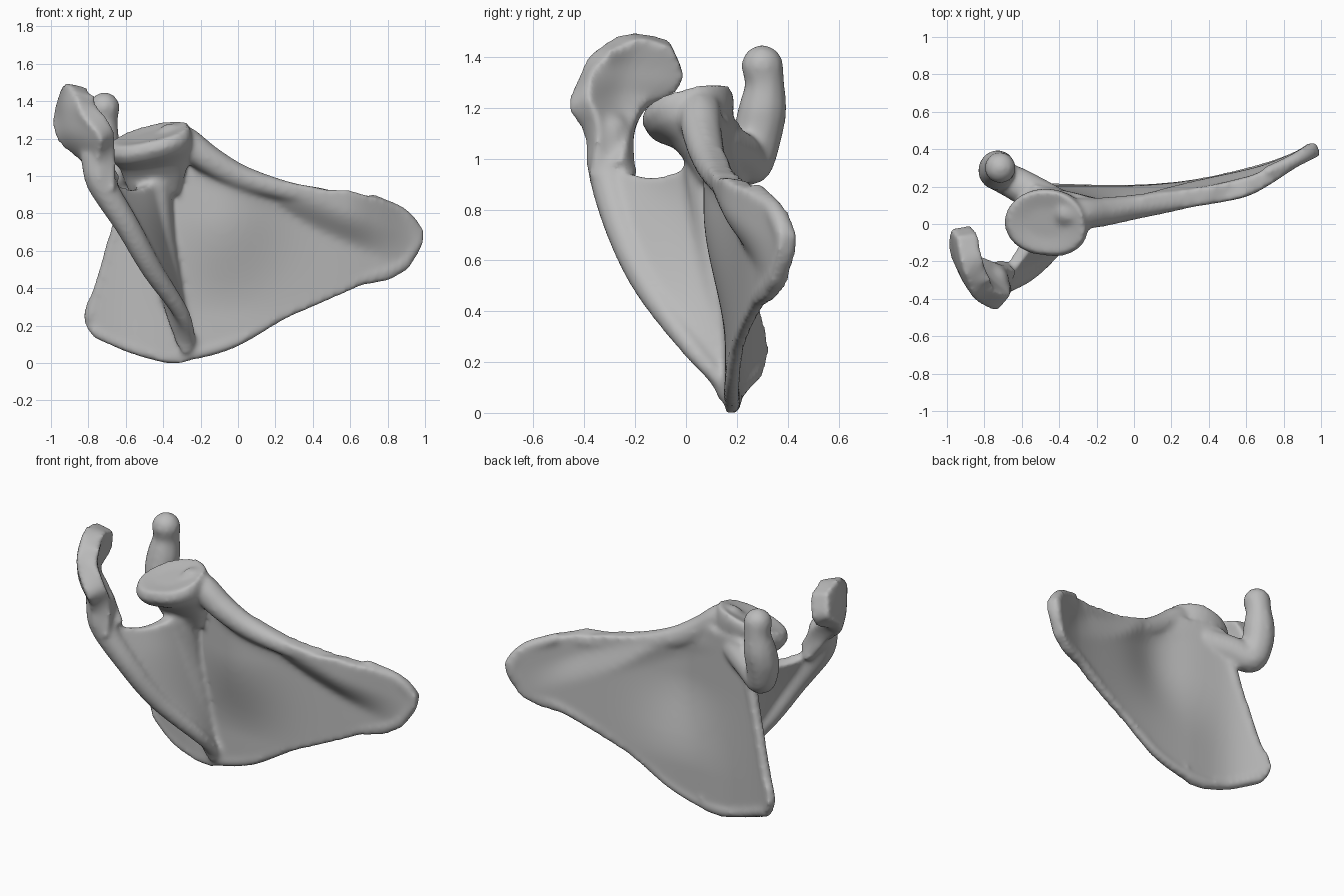
import bpy, bmesh, math
from mathutils import Vector

cube = bpy.data.objects.get("Cube")
if cube:
    bpy.data.objects.remove(cube, do_unlink=True)

bm = bmesh.new()


def lookup(keys, t):
    """Linear value from (t, value) pairs."""
    if t <= keys[0][0]:
        return keys[0][1]
    for a, b in zip(keys, keys[1:]):
        if t <= b[0]:
            return a[1] + (b[1] - a[1]) * (t - a[0]) / (b[0] - a[0])
    return keys[-1][1]


def ramp(t):
    t = max(0, min(1, t))
    return t * t * (3 - 2 * t)


def spline(pts, t):
    """Catmull-Rom point for t in 0..1."""
    n = len(pts) - 1
    i = max(0, min(int(t * n), n - 1))
    f = t * n - i
    p1, p2 = Vector(pts[i]), Vector(pts[i + 1])
    p0 = Vector(pts[i - 1]) if i > 0 else 2 * p1 - p2
    p3 = Vector(pts[i + 2]) if i + 2 <= n else 2 * p2 - p1
    return 0.5 * (2 * p1 + (p2 - p0) * f + (2 * p0 - 5 * p1 + 4 * p2 - p3) * f ** 2
                  + (3 * p1 - p0 - 3 * p2 + p3) * f ** 3)


def sheet(grid, thick):
    """Closed plate around a grid of points; thick(point, v) gives the thickness."""
    m, n = len(grid), len(grid[0])
    sides = ([], [])
    for i in range(m):
        for j in range(n):
            p = grid[i][j]
            du = grid[min(i + 1, m - 1)][j] - grid[max(i - 1, 0)][j]
            dv = grid[i][min(j + 1, n - 1)] - grid[i][max(j - 1, 0)]
            off = du.cross(dv).normalized() * thick(p, j / (n - 1)) / 2
            sides[0].append(bm.verts.new(p + off))
            sides[1].append(bm.verts.new(p - off))
    for s in sides:
        for i in range(m - 1):
            for j in range(n - 1):
                k = i * n + j
                bm.faces.new((s[k], s[k + 1], s[k + n + 1], s[k + n]))
    rim = ([j for j in range(n)] + [i * n + n - 1 for i in range(1, m)]
           + [(m - 1) * n + j for j in range(n - 2, -1, -1)]
           + [i * n for i in range(m - 2, 0, -1)])
    for a, b in zip(rim, rim[1:] + rim[:1]):
        bm.faces.new((sides[0][a], sides[0][b], sides[1][b], sides[1][a]))


def net(rows, steps=30):
    """Smooth grid through a small control net."""
    return [[spline([spline(c, i / steps) for c in zip(*rows)], j / steps)
             for j in range(steps + 1)] for i in range(steps + 1)]


def rod(pts, steps=30):
    """Rounded rod through (x, y, z, radius) points."""
    for i in range(steps + 1):
        p = spline(pts, i / steps)
        r = bmesh.ops.create_icosphere(bm, subdivisions=2, radius=p[3])
        bmesh.ops.translate(bm, verts=r["verts"], vec=p.to_3d())


# Blade: outline as (z, x limit), depth as evenly spaced (x, y)
LEFT = [(0, -.4), (.05, -.57), (.13, -.76), (.2, -.81), (.25, -.82), (.32, -.805), (.42, -.745),
        (.5, -.725), (.6, -.71), (.7, -.675), (.85, -.63), (1, -.6), (1.2, -.52)]
RIGHT = [(0, -.3), (.05, -.13), (.1, .01), (.22, .21), (.31, .42), (.42, .67), (.44, .8),
         (.5, .9), (.62, .97), (.7, .99), (.8, .91), (.88, .75), (.92, .58), (.935, .43),
         (.97, .25), (1.02, .1), (1.06, .0), (1.15, -.15)]
DEPTH = [(-.9, .345), (-.575, .2), (-.25, .18), (.075, .185), (.4, .225), (.725, .3), (1.05, .43)]


def fold(x, z):
    """0 on the flat of the blade, 1 on the thick upper border."""
    return (ramp((z - (.95 - .42 * (x + .2))) / .2) * ramp((x + .5) / .3)
            * ramp((.95 - x) / .4))


def blade_point(u, z):
    a, b = lookup(LEFT, z), lookup(RIGHT, z)
    x = a + (b - a) * u
    bulge = .085 * ramp((z - .25) / .55) * math.exp(-((x + .08) / .27) ** 2)
    y = spline(DEPTH, (x + .9) / 1.95)[1] - max(bulge, .07 * fold(x, z))
    return Vector((x, y, z))


blade = [[blade_point(j / 80, 1.15 * i / 80) for j in range(81)] for i in range(81)]
sheet(blade, lambda p, v: .05 + .05 * fold(p.x, p.z) * ramp((1.1 - p.z) / .15)
      + .03 * max(0, p.x - .7) / .3)
# Rounded rims of the blade
rod([(-.785, .28, .25, .035), (-.715, .25, .48, .035), (-.65, .22, .7, .035),
     (-.6, .2, .88, .04), (-.55, .16, 1.02, .05)], 40)
rod([(-.76, .275, .17, .035), (-.56, .2, .08, .035), (-.35, .185, .04, .035),
     (-.05, .18, .1, .035), (.3, .21, .29, .03), (.66, .285, .45, .035),
     (.86, .345, .52, .04), (.945, .39, .67, .045), (.88, .35, .79, .04),
     (.72, .28, .87, .035)], 90)
# Thick upper border running out from the socket
rod([(-.36, .06, 1.21, .075), (-.28, .055, 1.18, .085), (-.16, .065, 1.09, .08),
     (0, .09, 1.0, .07), (.2, .12, .935, .058), (.42, .165, .885, .048),
     (.62, .22, .865, .04)], 60)

# Ridge standing on the blade, from root to free edge
sheet(net([
    [(-.27, .17, .06), (-.26, .16, .08), (-.25, .15, .1)],
    [(-.33, .14, .25), (-.31, .06, .25), (-.3, .0, .27)],
    [(-.38, .14, .5), (-.41, -.03, .5), (-.45, -.17, .5)],
    [(-.42, .12, .75), (-.5, -.09, .74), (-.59, -.28, .73)],
    [(-.45, .08, .98), (-.58, -.12, .92), (-.73, -.33, .97)]]),
    lambda p, v: .06 + .06 * (1 - v) ** 2)
rod([(-.25, .16, .1, .03), (-.3, .02, .26, .045), (-.46, -.15, .5, .06),
     (-.59, -.255, .73, .068), (-.73, -.31, .96, .08), (-.755, -.3, 1.1, .09)], 50)
# Fillet along the root of the ridge
rod([(-.3, .165, .15, .035), (-.36, .13, .42, .06), (-.42, .105, .7, .08),
     (-.45, .085, .95, .1)], 40)

# Broad curved plate at the end of the ridge
sheet(net([
    [(-.72, -.37, .93), (-.7, -.3, .93), (-.66, -.22, .96)],
    [(-.7, -.38, 1.12), (-.76, -.29, 1.1), (-.8, -.2, 1.12)],
    [(-.7, -.425, 1.23), (-.84, -.3, 1.24), (-.93, -.14, 1.22)],
    [(-.79, -.39, 1.35), (-.88, -.24, 1.35), (-.93, -.02, 1.32)],
    [(-.82, -.32, 1.435), (-.865, -.2, 1.485), (-.89, -.06, 1.455)]]),
    lambda p, v: .12)

# Neck and cupped socket: (x, y, z, x radius, y radius, tilt)
SOCKET = [(-.45, .1, .9, .13, .05, 0), (-.45, .08, 1.0, .165, .085, .2),
          (-.45, .055, 1.07, .185, .11, .6), (-.46, .025, 1.13, .21, .16, 1),
          (-.475, .01, 1.18, .22, .18, 1), (-.475, .01, 1.23, .205, .168, 1),
          (-.475, .01, 1.215, .1, .08, 1)]
rings = []
for cx, cy, cz, rx, ry, tilt in SOCKET:
    ring = []
    for k in range(32):
        c, s = math.cos(k * math.pi / 16), math.sin(k * math.pi / 16)
        corner = 1 + .14 * max(0, -2 * c * s) * (c > 0)
        dx, dy = rx * c * corner, ry * s * corner
        ring.append(bm.verts.new((cx + dx, cy + dy, cz + tilt * (.25 * dx + .28 * dy))))
    rings.append(ring)
for lo, hi in zip(rings, rings[1:]):
    for k in range(32):
        q = (k + 1) % 32
        bm.faces.new((lo[k], lo[q], hi[q], hi[k]))
bm.faces.new(rings[0][::-1])
bm.faces.new(rings[-1])

# Hooked knob behind the socket
rod([(-.46, .12, 1.06, .1), (-.6, .2, 1.02, .095), (-.705, .255, .985, .09),
     (-.735, .28, 1.09, .1), (-.73, .3, 1.19, .098), (-.72, .31, 1.29, .08),
     (-.715, .3, 1.365, .086)], 40)

bmesh.ops.recalc_face_normals(bm, faces=bm.faces[:])
mesh = bpy.data.meshes.new("shoulder_blade")
bm.to_mesh(mesh)
bm.free()
bone = bpy.data.objects.new("shoulder_blade", mesh)
bpy.context.collection.objects.link(bone)

# Colour
mat = bpy.data.materials.new("bone_grey")
mat.use_nodes = True
mat.diffuse_color = (.5, .5, .5, 1)
mat.node_tree.nodes["Principled BSDF"].inputs["Base Color"].default_value = (.5, .5, .5, 1)
mesh.materials.append(mat)

# Fuse the parts into one smooth skin
remesh = bone.modifiers.new("fuse", 'REMESH')
remesh.mode = 'VOXEL'
remesh.voxel_size = .013
remesh.use_smooth_shade = True
smooth = bone.modifiers.new("soften", 'SMOOTH')
smooth.factor = .5
smooth.iterations = 14
